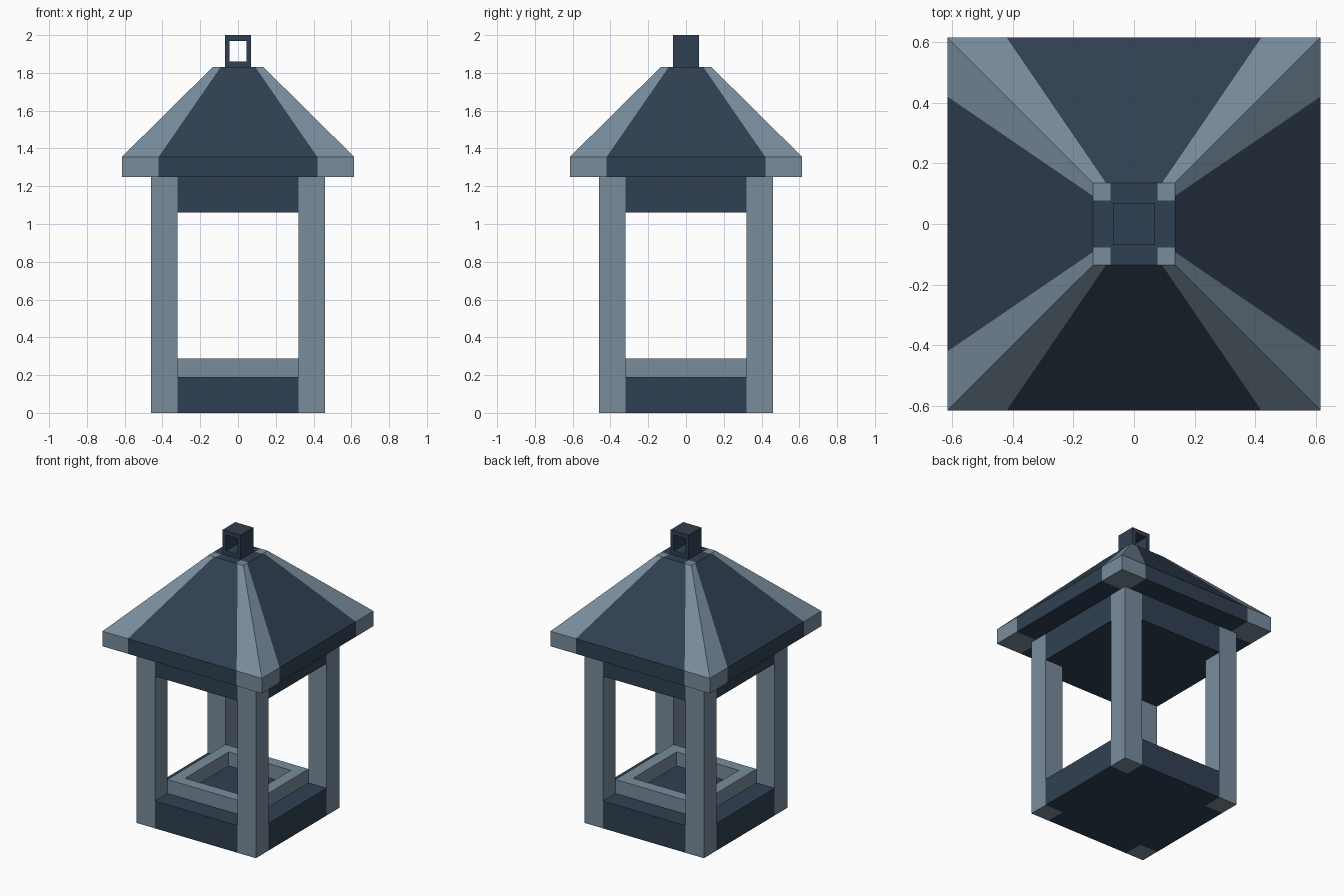
import bpy, bmesh
from mathutils import Vector

if "Cube" in bpy.data.objects:
    bpy.data.objects.remove(bpy.data.objects["Cube"])


def material(name, color):
    m = bpy.data.materials.new(name)
    m.diffuse_color = (*color, 1)
    m.use_nodes = True
    m.node_tree.nodes["Principled BSDF"].inputs["Base Color"].default_value = m.diffuse_color
    return m


DARK = material("dark slate", (0.0296, 0.0513, 0.0844))
LIGHT = material("light slate", (0.188, 0.263, 0.332))


def finish(bm, name, mats):
    bmesh.ops.recalc_face_normals(bm, faces=bm.faces)
    me = bpy.data.meshes.new(name)
    bm.to_mesh(me)
    bm.free()
    for m in mats:
        me.materials.append(m)
    ob = bpy.data.objects.new(name, me)
    bpy.context.collection.objects.link(ob)
    return ob


def box(name, lo, hi, mat):
    bm = bmesh.new()
    bmesh.ops.create_cube(bm, size=1)
    for v in bm.verts:
        v.co = [lo[i] if v.co[i] < 0 else hi[i] for i in range(3)]
    return finish(bm, name, [mat])


def cross_prism(name, a, b, z0, z1, mat):
    """Square block with notched corners where the posts fit."""
    quarter = [(a, -b), (a, b), (b, b)]
    pts = []
    for _ in range(4):
        pts += quarter
        quarter = [(-y, x) for x, y in quarter]
    bm = bmesh.new()
    f = bm.faces.new([bm.verts.new((x, y, z0)) for x, y in pts])
    r = bmesh.ops.extrude_face_region(bm, geom=[f], use_keep_orig=True)
    for v in r["geom"]:
        if isinstance(v, bmesh.types.BMVert):
            v.co.z = z1
    return finish(bm, name, [mat])


def frame(name, a, b, z0, z1, depth, mat):
    """Square frame: outer half-size a, hole half-sizes b, along z."""
    bm = bmesh.new()
    (aw, ah), (bw, bh) = a, b
    signs = [(-1, -1), (1, -1), (1, 1), (-1, 1)]
    rings = [[bm.verts.new((sx * w, sy * h, z)) for sx, sy in signs]
             for w, h, z in ((aw, ah, z0), (aw, ah, z1), (bw, bh, z1), (bw, bh, z0))]
    for r in range(4):
        p, q = rings[r], rings[(r + 1) % 4]
        for i in range(4):
            j = (i + 1) % 4
            bm.faces.new((p[i], p[j], q[j], q[i]))
    return finish(bm, name, [mat])


def cut(bm, normal, offset=0.0):
    n = Vector(normal)
    bmesh.ops.bisect_plane(bm, geom=bm.verts[:] + bm.edges[:] + bm.faces[:],
                           dist=1e-5, plane_co=n.normalized() * offset, plane_no=n)


P, I = 0.46, 0.32          # outer and inner post faces
EAVE, TOP, K = 0.615, 0.135, 0.683

# Base, upper beam block and corner posts
cross_prism("base", P, I, 0, 0.19, DARK)
cross_prism("upper_beam", P, I, 1.06, 1.25, DARK)
for sx, nx in ((-1, "left"), (1, "right")):
    for sy, ny in ((-1, "front"), (1, "back")):
        xs, ys = sorted((sx * I, sx * P)), sorted((sy * I, sy * P))
        box(f"{ny}_{nx}_post", (xs[0], ys[0], 0), (xs[1], ys[1], 1.25), LIGHT)

# Raised tray rim on the base
frame("tray_rim", (I, I), (0.24, 0.24), 0.19, 0.287, 0, LIGHT)

# Roof eave slab with light corners
bm = bmesh.new()
bmesh.ops.create_cube(bm, size=1)
for v in bm.verts:
    v.co = (v.co.x * 2 * EAVE, v.co.y * 2 * EAVE, 1.25 if v.co.z < 0 else 1.355)
bm.normal_update()
bmesh.ops.delete(bm, geom=[f for f in bm.faces if f.normal.z > 0.5], context="FACES_ONLY")
for n in ((1, 0, 0), (0, 1, 0)):
    for s in (-1, 1):
        cut(bm, n, s * 0.42)
for f in bm.faces:
    c = f.calc_center_median()
    f.material_index = int(min(abs(c.x), abs(c.y)) > 0.42)
finish(bm, "roof_eave", [DARK, LIGHT])

# Roof slopes with light hip stripes
bm = bmesh.new()
signs = [(-1, -1), (1, -1), (1, 1), (-1, 1)]
low, high = [[bm.verts.new((sx * w, sy * w, z)) for sx, sy in signs]
             for w, z in ((EAVE, 1.355), (TOP, 1.83))]
for i in range(4):
    j = (i + 1) % 4
    bm.faces.new((low[i], low[j], high[j], high[i]))
for n in ((1, K, 0), (1, -K, 0), (K, 1, 0), (K, -1, 0)):
    cut(bm, n)
for f in bm.faces:
    c = f.calc_center_median()
    lo, hi = sorted((abs(c.x), abs(c.y)))
    f.material_index = int(lo > K * hi)
finish(bm, "roof_slopes", [DARK, LIGHT])

# Flat roof cap with light corners
bm = bmesh.new()
bm.faces.new([bm.verts.new((sx * TOP, sy * TOP, 1.83)) for sx, sy in signs])
for n in ((1, 0, 0), (0, 1, 0)):
    for s in (-1, 1):
        cut(bm, n, s * 0.078)
for f in bm.faces:
    c = f.calc_center_median()
    f.material_index = int(min(abs(c.x), abs(c.y)) > 0.078)
    if f.normal.z < 0:
        f.normal_flip()
finish(bm, "roof_cap", [DARK, LIGHT])

# Hanging loop: frame turned so its hole runs front to back
loop = frame("hanging_loop", (0.07, 0.085), (0.044, 0.055), -0.07, 0.07, 0, DARK)
for v in loop.data.vertices:
    x, y, z = v.co
    v.co = (x, -z, 1.915 + y)
